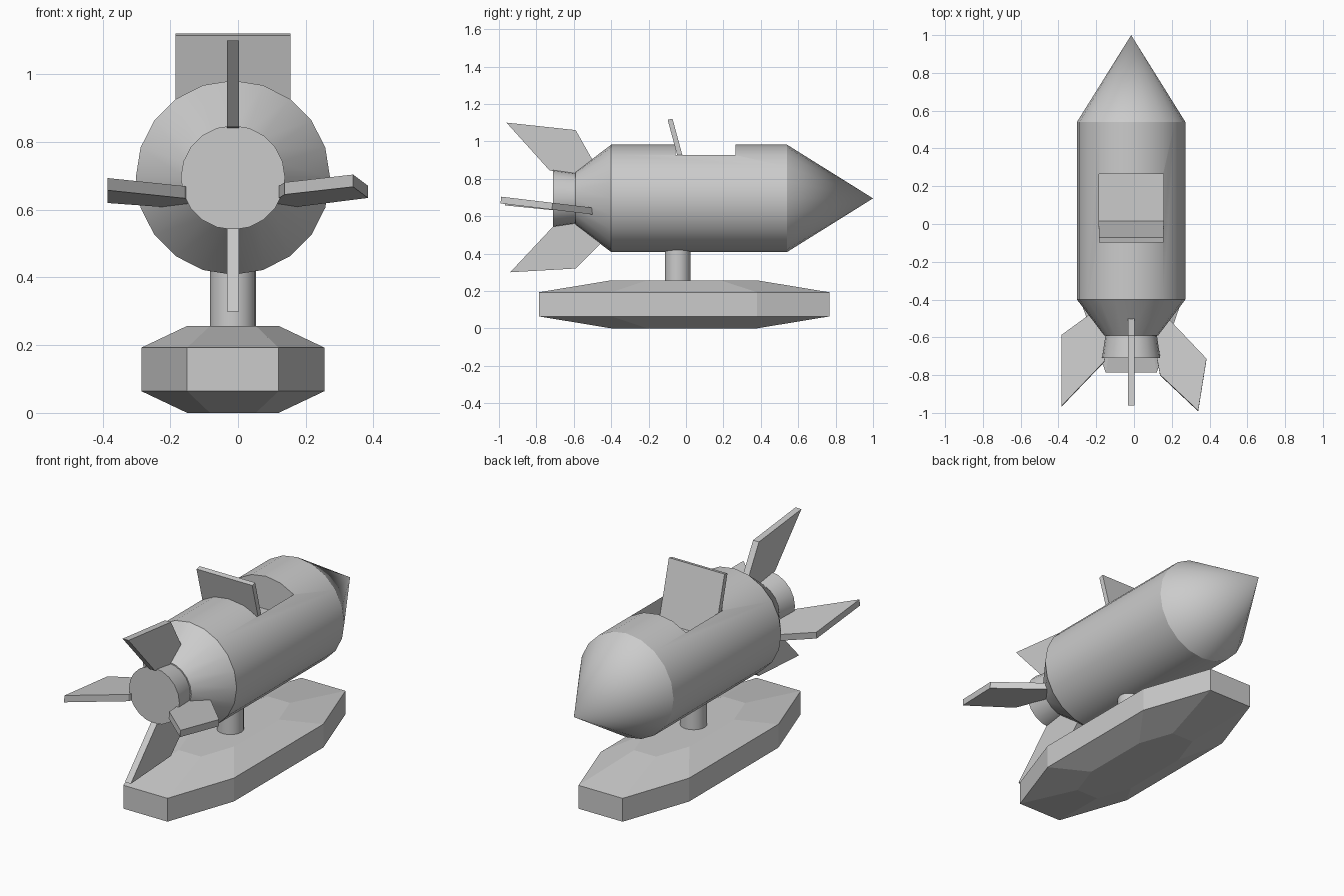
import bpy, bmesh, math
from mathutils import Vector

if "Cube" in bpy.data.objects:
    bpy.data.objects.remove(bpy.data.objects["Cube"])

CX, CZ = -0.015, 0.695  # rocket axis


def make(name, bm):
    bmesh.ops.recalc_face_normals(bm, faces=bm.faces)
    me = bpy.data.meshes.new(name)
    bm.to_mesh(me)
    bm.free()
    ob = bpy.data.objects.new(name, me)
    bpy.context.collection.objects.link(ob)
    return ob


def loft(name, rings, tip=None):
    """Join equal-length rings of points, capping the ends or closing to a tip."""
    bm = bmesh.new()
    loops = [[bm.verts.new(p) for p in r] for r in rings]
    n = len(loops[0])
    for a, b in zip(loops, loops[1:]):
        for i in range(n):
            j = (i + 1) % n
            bm.faces.new((a[i], a[j], b[j], b[i]))
    bm.faces.new(loops[0])
    if tip:
        t = bm.verts.new(tip)
        for i in range(n):
            bm.faces.new((loops[-1][i], loops[-1][(i + 1) % n], t))
    else:
        bm.faces.new(loops[-1])
    return make(name, bm)


def ring(y, r, n=20):
    return [(CX + r * math.sin(2 * math.pi * i / n), y,
             CZ + r * math.cos(2 * math.pi * i / n)) for i in range(n)]


def smooth(ob):
    bpy.ops.object.select_all(action='DESELECT')
    ob.select_set(True)
    bpy.context.view_layer.objects.active = ob
    bpy.ops.object.shade_smooth_by_angle(angle=math.radians(30))


def slab(name, pts, offset):
    """Flat plate: polygon thickened evenly along the offset vector."""
    o = Vector(offset) / 2
    return loft(name, [[Vector(p) - o for p in pts], [Vector(p) + o for p in pts]])


# Rocket hull and nozzle
hull = loft("hull", [ring(-0.59, 0.143), ring(-0.40, 0.287), ring(0.54, 0.287)],
            tip=(CX, 1.0, CZ))
smooth(hull)
smooth(loft("nozzle", [ring(-0.71, 0.154), ring(-0.58, 0.135)]))

# Cockpit opening cut into the hull
cutter = slab("cockpit_cutter",
              [(-0.185, -0.055, 0.95), (0.155, -0.055, 0.95),
               (0.155, 0.265, 0.95), (-0.185, 0.265, 0.95)], (0, 0, 0.30))
cutter.hide_render = True
cutter.hide_viewport = True
cut = hull.modifiers.new("cockpit", 'BOOLEAN')
cut.operation = 'DIFFERENCE'
cut.solver = 'EXACT'
cut.object = cutter

# Leaning seat back
slab("seat_back", [(-0.015, -0.098, 1.115), (-0.015, -0.072, 1.121),
                   (-0.015, 0.016, 0.795), (-0.015, -0.012, 0.795)], (0.34, 0, 0))

# Upright tail fins (y, z outlines)
fins = {"top_fin": [(-0.96, 1.10), (-0.59, 1.06), (-0.46, 0.83), (-0.60, 0.82), (-0.73, 0.845)],
        "bottom_fin": [(-0.94, 0.30), (-0.59, 0.32), (-0.44, 0.47), (-0.60, 0.57), (-0.71, 0.545)]}
for name, pts in fins.items():
    slab(name, [(CX, y, z) for y, z in pts], (0.036, 0, 0))

# Side tail fins, tilted slightly (x, y outlines)
sides = {"left_fin": ([(-0.385, -0.967), (-0.385, -0.59), (-0.20, -0.455),
                       (-0.13, -0.60), (-0.158, -0.73)], -0.10),
         "right_fin": ([(0.34, -0.99), (0.384, -0.715), (0.17, -0.49),
                        (0.10, -0.60), (0.138, -0.80)], -0.12)}
for name, (pts, tilt) in sides.items():
    slab(name, [(x, y, 0.638 + tilt * (y + 0.59)) for x, y in pts], (0, 0.004, 0.036))

# Support post
n = 20
smooth(loft("post", [[(CX + 0.068 * math.cos(2 * math.pi * i / n),
                       -0.045 + 0.068 * math.sin(2 * math.pi * i / n), z)
                      for i in range(n)] for z in (0.24, 0.44)]))

# Elongated octagonal base with bevelled top and bottom
plan = [(0.27, 0.39), (0.135, 0.777), (-0.135, 0.777), (-0.27, 0.39),
        (-0.27, -0.39), (-0.135, -0.777), (0.135, -0.777), (0.27, -0.39)]
loft("base", [[(CX + x * s, -0.01 + y * s, z) for x, y in plan]
              for z, s in ((0, 0.5), (0.064, 1), (0.193, 1), (0.257, 0.5))])
